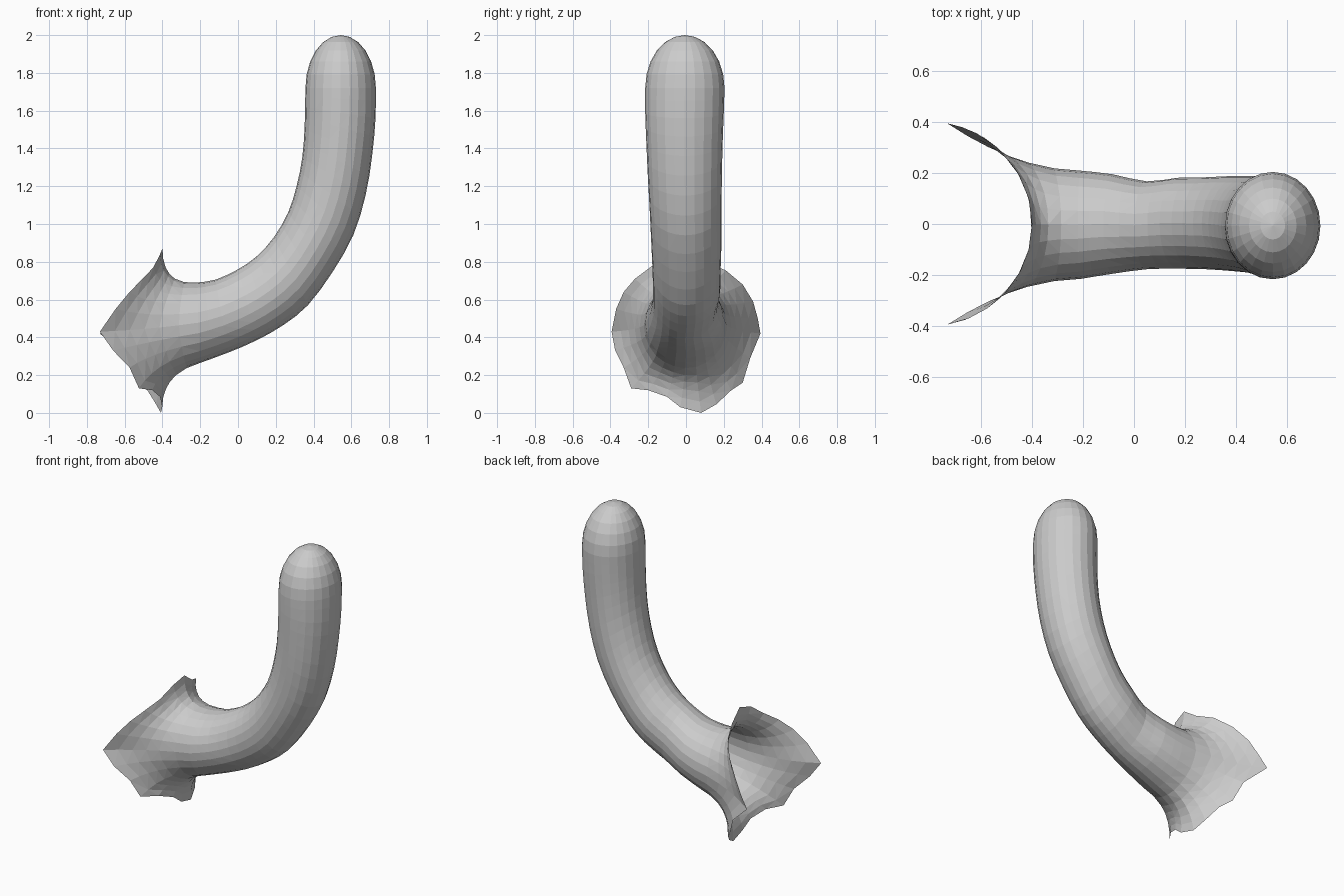
import bpy, bmesh
from math import sin, cos, pi, sqrt
from mathutils import Vector

if "Cube" in bpy.data.objects:
    bpy.data.objects.remove(bpy.data.objects["Cube"])

# Tube sections: inner edge (x, z), outer edge (x, z), half width, y shift
SECTIONS = [
    (-.22, .69, -.20, .265, .212, -.003),
    (-.12, .705, -.05, .32, .195, 0),
    (.00, .76, .10, .385, .172, -.005),
    (.10, .83, .24, .465, .178, .003),
    (.19, .93, .37, .57, .180, .003),
    (.265, 1.06, .50, .745, .186, .002),
    (.31, 1.20, .61, .94, .190, -.002),
    (.34, 1.35, .675, 1.15, .196, -.006),
    (.352, 1.50, .71, 1.36, .202, -.008),
    (.355, 1.62, .728, 1.56, .208, -.008),
    (.357, 1.72, .730, 1.72, .210, -.006),
]
# Ragged rim of the flare (y, z), starting at +y and going over the top
RIM = [(.394, .42), (.38, .50), (.355, .59), (.30, .68), (.21, .755), (.10, .80),
       (0, .87), (-.10, .84), (-.19, .77), (-.27, .71), (-.33, .64), (-.37, .55),
       (-.394, .43), (-.375, .33), (-.33, .24), (-.29, .13), (-.20, .12), (-.10, .085),
       (-.03, .03), (.08, 0), (.16, .045), (.24, .12), (.30, .16), (.34, .29)]
N = len(RIM)


def section_ring(s):
    a, b = Vector((s[0], s[5], s[1])), Vector((s[2], s[5], s[3]))
    mid, half = (a + b) / 2, (a - b) / 2
    return [mid + half * sin(2 * pi * i / N) + Vector((0, s[4] * cos(2 * pi * i / N), 0))
            for i in range(N)]


def on_trunk(y, z):
    # the flare hugs an upright cylinder of radius 0.4
    return Vector((-.8 + sqrt(max(0, .16 - y * y)), y, z))


def refine(secs):
    # insert smooth in-between sections
    out = []
    for k in range(len(secs) - 1):
        p, q = secs[k], secs[k + 1]
        o, r = secs[max(k - 1, 0)], secs[min(k + 2, len(secs) - 1)]
        out += [p, tuple((9 * (b + c) - a - d) / 16 for a, b, c, d in zip(o, p, q, r))]
    return out + [secs[-1]]


tube = [section_ring(s) for s in refine(SECTIONS)]

# Flare: each strand bends from the tube onto the trunk surface
flare = []
for t in (1, .85, .7, .55, .4, .2):
    ring = []
    for p0, rim in zip(tube[0], RIM):
        p1 = on_trunk(p0.y * 1.02, .44 + (p0.z - .477) * 1.1)
        p2 = on_trunk(*rim)
        ring.append(p0 * (1 - t) ** 2 + p1 * 2 * t * (1 - t) + p2 * t * t)
    flare.append(ring)

# Rounded tip
dome = []
for k in range(1, 6):
    a = k * pi / 12
    z = 1.72 + .28 * sin(a)
    dome.append(section_ring((.5435 - .1865 * cos(a), z, .5435 + .1865 * cos(a), z,
                              .21 * cos(a), -.006)))

# Loft all rings into one open-ended skin
bm = bmesh.new()
rings = [[bm.verts.new(p) for p in r] for r in flare + tube + dome]
for r, s in zip(rings, rings[1:]):
    for i in range(N):
        j = (i + 1) % N
        bm.faces.new((r[i], r[j], s[j], s[i]))
tip = bm.verts.new((.5435, -.006, 2))
for i in range(N):
    bm.faces.new((rings[-1][i], rings[-1][(i + 1) % N], tip))
bmesh.ops.triangulate(bm, faces=bm.faces[:])
bmesh.ops.recalc_face_normals(bm, faces=bm.faces[:])
if max(bm.faces, key=lambda f: f.calc_center_median().z).normal.z < 0:
    bmesh.ops.reverse_faces(bm, faces=bm.faces[:])
mesh = bpy.data.meshes.new("curved_arm")
bm.to_mesh(mesh)
bm.free()
bpy.context.collection.objects.link(bpy.data.objects.new("curved_arm", mesh))
